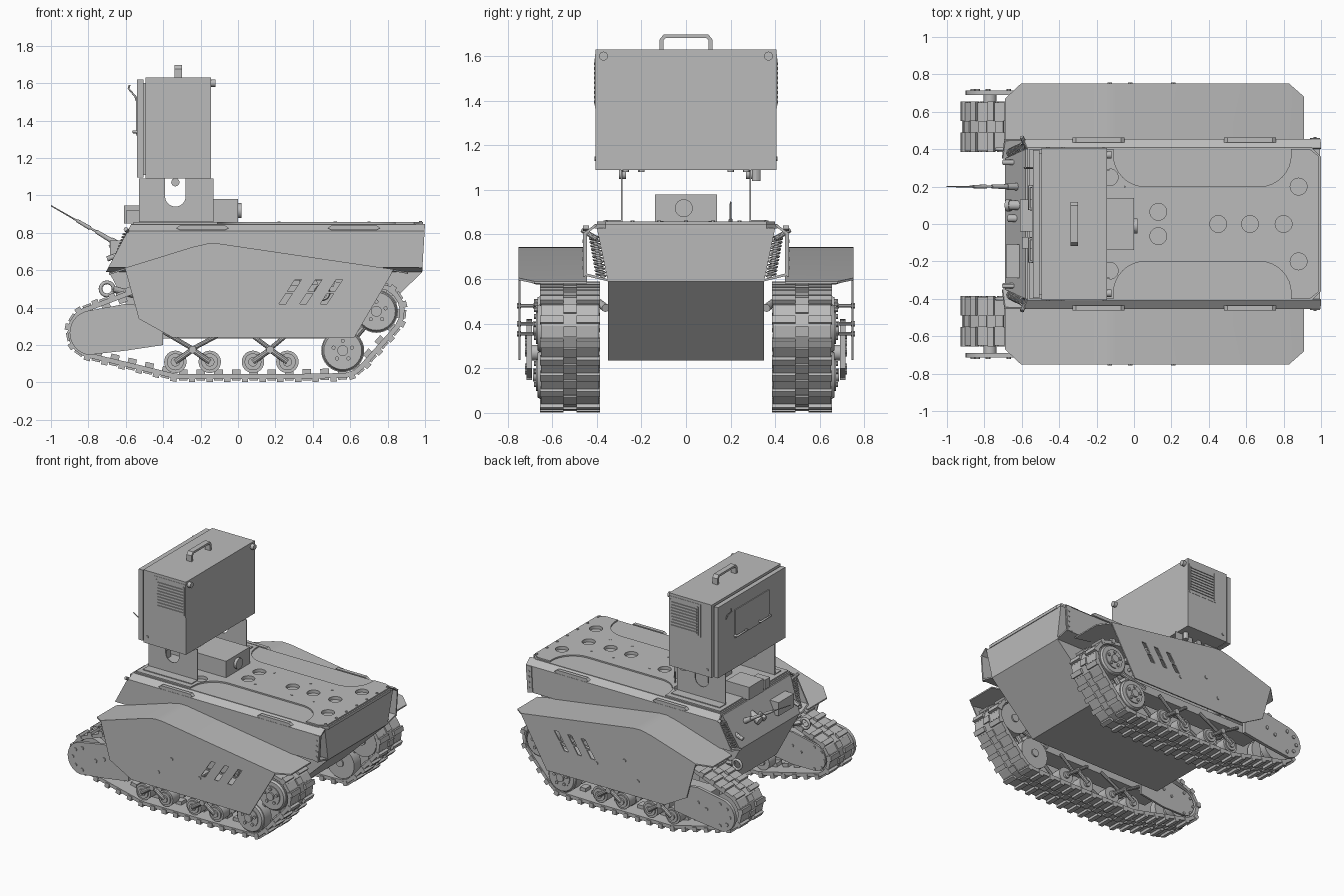
import bpy, bmesh, math
from mathutils import Vector, Matrix

cube = bpy.data.objects.get("Cube")
if cube:
    bpy.data.objects.remove(cube, do_unlink=True)

grey = bpy.data.materials.new("plain grey")
grey.use_nodes = True
grey.diffuse_color = (0.5, 0.5, 0.5, 1)
grey.node_tree.nodes["Principled BSDF"].inputs["Base Color"].default_value = (0.5, 0.5, 0.5, 1)
made = []


def finish(name, bm):
    bmesh.ops.recalc_face_normals(bm, faces=bm.faces[:])
    mesh = bpy.data.meshes.new(name)
    bm.to_mesh(mesh)
    bm.free()
    mesh.materials.append(grey)
    ob = bpy.data.objects.new(name, mesh)
    bpy.context.collection.objects.link(ob)
    made.append(ob)
    return ob


def add_box(bm, lo, hi, frame=Matrix()):
    lo, hi = Vector(lo), Vector(hi)
    size = Matrix.Diagonal((*(hi - lo), 1))
    bmesh.ops.create_cube(bm, size=1, matrix=frame @ Matrix.Translation((lo + hi) / 2) @ size)


def box(name, lo, hi):
    bm = bmesh.new()
    add_box(bm, lo, hi)
    return finish(name, bm)


def prism(name, pts, a, b, axis="y"):
    """Extrude an outline along one axis; its points use the other two, in order."""
    put = {"x": lambda p, d: (d, *p), "y": lambda p, d: (p[0], d, p[1]), "z": lambda p, d: (*p, d)}[axis]
    bm = bmesh.new()
    face = bm.faces.new([bm.verts.new(put(p, a)) for p in pts])
    new = bmesh.ops.extrude_face_region(bm, geom=[face])["geom"]
    move = Vector(put((0, 0), b - a))
    bmesh.ops.translate(bm, vec=move, verts=[g for g in new if isinstance(g, bmesh.types.BMVert)])
    return finish(name, bm)


def rod(name, p, q, r, r2=None, n=24):
    p, q = Vector(p), Vector(q)
    bm = bmesh.new()
    turn = (q - p).to_track_quat('Z', 'Y').to_matrix().to_4x4()
    bmesh.ops.create_cone(bm, cap_ends=True, segments=n, radius1=r, radius2=r if r2 is None else r2,
                          depth=(q - p).length, matrix=Matrix.Translation((p + q) / 2) @ turn)
    return finish(name, bm)


def tube(name, pts, r, closed=False):
    cu = bpy.data.curves.new(name, 'CURVE')
    cu.dimensions = '3D'
    cu.bevel_depth, cu.bevel_resolution = r, 2
    sp = cu.splines.new('POLY')
    sp.points.add(len(pts) - 1)
    for point, co in zip(sp.points, pts):
        point.co = (*co, 1)
    sp.use_cyclic_u = closed
    cu.use_fill_caps = True
    cu.materials.append(grey)
    bpy.context.collection.objects.link(bpy.data.objects.new(name, cu))


def cut(ob, cutters):
    for c in cutters:
        mod = ob.modifiers.new("cut", 'BOOLEAN')
        mod.operation, mod.object, mod.solver = 'DIFFERENCE', c, 'EXACT'
    bpy.context.view_layer.update()
    ev = ob.evaluated_get(bpy.context.evaluated_depsgraph_get())
    mesh = bpy.data.meshes.new_from_object(ev)
    ob.modifiers.clear()
    ob.data = mesh


def discard(cutters):
    for c in cutters:
        made.remove(c)
        bpy.data.objects.remove(c, do_unlink=True)


def arc(cx, cz, r, a, b, n):
    return [(cx + r * math.cos(math.radians(a + (b - a) * i / n)),
             cz + r * math.sin(math.radians(a + (b - a) * i / n))) for i in range(n + 1)]


# Straight lower hull and upper hull widening towards the deck
prism("lower_hull", [(.985, .59), (.62, .235), (-.5, .235), (-.69, .59)], -.35, .35)
upper = prism("upper_hull", [(-.58, .83), (.995, .83), (.985, .59), (-.69, .59)], -.35, .35)
for v in upper.data.vertices:
    if v.co.z > .8:
        v.co.y *= .4 / .35

# Deck with a raised centre plate and round recesses
deck = prism("deck", [(-.57, -.41), (.95, -.41), (1, -.36), (1, .36), (.95, .41), (-.57, .41)], .826, .848, "z")
edge = [(-.56, .4), (-.11, .4)] + arc(.06, .37, .17, 180, 270, 8) + arc(.67, .37, .17, 270, 360, 8) + [
    (.84, .4), (.94, .4), (.99, .36)]
plate = prism("deck_plate", edge + [(x, -y) for x, y in reversed(edge)], .846, .858, "z")
spots = [(.45, 0), (.62, 0), (.8, 0), (.88, .2), (.88, -.2), (.13, .065), (.13, -.065), (-.13, .25), (-.13, -.25)]
holes = [rod("hole_cutter", (x, y, .835), (x, y, .9), .045) for x, y in spots]
cut(deck, holes)
cut(plate, holes)
discard(holes)
for x in (.22, .52, .7):
    for y in (-.11, .11):
        rod("deck_bolt", (x, y, .856), (x, y, .861), .009, n=10)
for y in (-.36, -.24, -.12, 0, .12, .24, .36):
    rod("deck_edge_bolt", (.975, y, .83), (.975, y, .863), .009, n=10)

# Track path: the outline wrapped round the running wheels
circles = [(-.77, .27, .125), (-.32, .12, .085), (.28, .12, .085), (.56, .17, .13), (.74, .38, .135),
           (-.37, .49, .06), (.45, .495, .06)]
pts = sorted(p for c in circles for p in arc(*c, 0, 354, 59))


def chain(seq):
    out = []
    for p in seq:
        while len(out) > 1 and ((out[-1][0] - out[-2][0]) * (p[1] - out[-2][1])
                                <= (out[-1][1] - out[-2][1]) * (p[0] - out[-2][0])):
            out.pop()
        out.append(p)
    return out[:-1]


loop = [Vector(p) for p in chain(pts) + chain(pts[::-1])]
loop.append(loop[0])
total = sum((b - a).length for a, b in zip(loop, loop[1:]))


def along(d):
    d %= total
    for a, b in zip(loop, loop[1:]):
        if d <= (b - a).length:
            return a.lerp(b, d / (b - a).length)
        d -= (b - a).length
    return loop[-1]


links = 42
pitch = total / links
for s in (-1, 1):
    def P(x, y, z):
        return (x, s * y, z)

    # Track band, cleats and guide blocks
    bm = bmesh.new()
    for i in range(links * 2):
        a, b = along(i * pitch / 2), along((i + 1) * pitch / 2)
        mid, t = (a + b) / 2, (b - a).normalized()
        f = Matrix(((t.x, 0, t.y, mid.x), (0, 1, 0, s * .52), (t.y, 0, -t.x, mid.y), (0, 0, 0, 1)))
        h = pitch / 4 + .004
        add_box(bm, (-h, -.13, -.01), (h, .13, .016), f)
        if i % 2:
            add_box(bm, (-.017, -.135, 0), (.017, -.03, .034), f)
            add_box(bm, (-.017, .03, 0), (.017, .135, .034), f)
        else:
            add_box(bm, (-.023, -.03, -.035), (.023, .03, .026), f)
    finish("track", bm)

    # Rear wheels and return rollers: paired discs with hub and bolts
    for x, z, r in [(.74, .38, .115), (.56, .17, .115), (-.37, .48, .045), (.45, .48, .045)]:
        for y in (.40, .57):
            rod("wheel", P(x, y, z), P(x, y + .08, z), r, n=32)
        rod("wheel_rim", P(x, .65, z), P(x, .665, z), r * .95, r * .88, n=32)
        rod("wheel_disc", P(x, .66, z), P(x, .672, z), r * .62)
        rod("wheel_hub", P(x, .39, z), P(x, .685, z), r * .25)
        for px, pz in arc(x, z, r * .45, 18, 306, 4):
            rod("wheel_bolt", P(px, .66, pz), P(px, .682, pz), .011, n=10)

    # Bogies: paired small wheels with rockers and struts
    for c in (-.243, .172):
        for x in (c - .092, c + .092):
            for y in (.415, .555):
                rod("bogie_wheel", P(x, y, .11), P(x, y + .08, .11), .06)
            rod("bogie_hub", P(x, .4, .11), P(x, .655, .11), .025, n=16)
            rod("bogie_ring", P(x, .63, .11), P(x, .645, .11), .045)
            for y in (.40, .65):
                rod("bogie_rocker", P(x, y, .11), P(c, y, .175), .015, n=10)
        rod("bogie_pivot", P(c, .39, .175), P(c, .67, .175), .02, n=16)
        for y in (.44, .62):
            rod("strut", P(c, y, .18), P(c * .3, y, .27), .012, n=10)
            rod("outer_strut", P(c, y, .18), P(c * 1.7, y, .28), .012, n=10)
    box("track_frame", (-.6, min(s * .46, s * .6), .27), (.58, max(s * .46, s * .6), .33))
    for y in (.46, .59):
        rod("rear_brace", P(.56, y, .17), P(.74, y, .38), .02, n=10)
        rod("rear_stay", P(.4, y, .3), P(.74, y, .38), .018, n=10)

    # Front sprocket between an outer and an inner drive arm
    for y in (.43, .56):
        rod("sprocket", P(-.77, y, .27), P(-.77, y + .05, .27), .11, n=32)
    rod("sprocket_axle", P(-.77, .4, .27), P(-.77, .69, .27), .035)
    arm = arc(-.78, .265, .12, 100, 260, 14) + [(-.6, .17), (-.4, .2), (-.4, .4), (-.6, .42)]
    prism("drive_arm", arm, s * .69, s * .715)
    inner_arm = arc(-.77, .27, .1, 100, 260, 14) + [(-.6, .17), (-.4, .2), (-.4, .4), (-.6, .41)]
    prism("inner_drive_arm", inner_arm, s * .395, s * .41)
    for x, z in arc(-.78, .265, .08, 90, 270, 4) + [(-.67, .28), (-.6, .31)]:
        rod("arm_bolt", P(x, .7, z), P(x, .722, z), .013, n=12)
        rod("inner_arm_bolt", P(x, .41, z), P(x, .388, z), .01, n=12)
    tube("tow_ring", [P(x, .4, z) for x, z in arc(-.7, .5, .035, 0, 345, 23)], .01, True)
    rod("tow_post", P(-.67, .4, .5), P(-.56, .36, .47), .018, n=12)

    # Fender: folded top sheet with clipped corners, slotted skirt
    stations = [(-.69, .585, .67), (-.605, .612, .75), (-.24, .725, .75), (-.16, .743, .75), (-.1, .742, .75),
                (.83, .605, .75), (.91, .59, .68)]
    bm = bmesh.new()
    rows = [[bm.verts.new(P(x, y, z - d)) for y, d in ((.445, 0), (w, 0), (w, .01), (.445, .01))]
            for x, z, w in stations]
    for a, b in zip(rows, rows[1:]):
        for k in range(4):
            bm.faces.new((a[k], a[k - 1], b[k - 1], b[k]))
    bm.faces.new(rows[0])
    bm.faces.new(rows[-1])
    finish("fender_top", bm)
    outline = [(x, z) for x, z, w in stations[1:-1]]
    skirt = prism("fender_skirt", outline + [(.82, .58), (.62, .237), (-.35, .24), (-.53, .34)], s * .742, s * .751)
    slots = []
    for x in (.22, .33, .44):
        for lo, hi in ((.42, .475), (.485, .55)):
            x0, x1 = (x + (z - .42) * .65 for z in (lo, hi))
            slots.append(prism("slot_cutter", [(x0, lo), (x0 + .035, lo), (x1 + .035, hi), (x1, hi)],
                               s * .72, s * .78))
    cut(skirt, slots)
    discard(slots)
    for x, z in ((-.02, .48), (-.13, .355), (.21, .4)):
        rod("skirt_bolt", P(x, .74, z), P(x, .757, z), .013, n=12)
        rod("skirt_stay", P(x, .62, z), P(x, .745, z), .008, n=8)

    # Sponson: open folded side sheet with end tabs and rails
    section = [(.405, .848), (.455, .81), (.455, .615), (.35, .59), (.35, .6), (.445, .625), (.445, .803), (.4, .838)]
    bm = bmesh.new()
    ends = [[bm.verts.new(P(-.57 - (.848 - z) * .53 if e == 0 else 1 - (.848 - z) * .06, y, z)) for y, z in section]
            for e in (0, 1)]
    for k in range(len(section)):
        bm.faces.new((ends[0][k - 1], ends[0][k], ends[1][k], ends[1][k - 1]))
    bm.faces.new(ends[0])
    bm.faces.new(ends[1])
    finish("sponson", bm)
    prism("end_tab", [(.94, .62), (.98, .61), (.995, .81), (.95, .81)], s * .452, s * .461)
    for z in (.65, .69, .73, .77):
        rod("tab_bolt", P(.968, .455, z), P(.968, .465, z), .008, n=8)
    for x in (-.33, .48):
        prism("side_rail", [(x, .825), (x + .02, .815), (x + .26, .815), (x + .28, .825), (x + .26, .84),
                            (x + .02, .84)], s * .435, s * .462)
    tube("coil_spring", [P(-.59 - .07 * i / 120 + .02 * math.cos(i * .63), .415 - .035 * i / 120
                           + .02 * math.sin(i * .63), .8 - .19 * i / 120) for i in range(121)], .005)
    rod("corner_post", P(-.57, .4, .78), P(-.6, .465, .82), .012, n=10)

    # Pedestal side plate with a round-bottomed notch, and its foot
    notch = arc(-.335, .995, .055, 180, 360, 14)
    prism("pedestal_plate", [(-.53, 1.09), (-.53, .858), (-.13, .858), (-.13, 1.09), (-.28, 1.09)] + notch[::-1]
          + [(-.39, 1.09)], s * .285, s * .292)
    box("pedestal_foot", (-.53, min(s * .29, s * .36), .856), (-.13, max(s * .29, s * .36), .864))
    rod("notch_pin", P(-.335, .27, 1.07), P(-.335, .3, 1.07), .022, n=16)

    # Louvred side grille of the head
    def side_plate(bm, x0, x1, z0, z1, depth):
        y0, y1 = sorted((s * .404, s * depth))
        add_box(bm, (x0, y0, z0), (x1, y1, z1))

    bm = bmesh.new()
    side_plate(bm, -.405, -.145, 1.365, 1.61, .407)
    for i in range(9):
        side_plate(bm, -.375, -.165, 1.388 + i * .0215, 1.4 + i * .0215, .413)
    for x in (-.387, -.163):
        side_plate(bm, x, x + .008, 1.378, 1.59, .411)
    finish("side_grille", bm)
    rod("head_knob", P(-.15, .37, 1.6), P(-.12, .37, 1.6), .02, n=16)
    rod("head_stud", P(-.46, .4, 1.14), P(-.46, .411, 1.14), .01, n=10)

# Head: main case, front door, door details, carry handle
box("head_case", (-.495, -.405, 1.09), (-.145, .405, 1.63))
box("head_door", (-.54, -.395, 1.095), (-.505, .395, 1.62))
box("door_seal", (-.51, -.38, 1.11), (-.49, .38, 1.6))
box("door_panel", (-.546, -.2, 1.32), (-.538, .2, 1.53))
for y in (-.14, .14):
    tube("door_handle", [(-.54, y - .06, 1.34), (-.56, y - .06, 1.34), (-.56, y + .06, 1.34), (-.54, y + .06, 1.34)],
         .008)
tube("door_hook", [(-.54, .3, 1.5), (-.55, .3, 1.53), (-.585, .3, 1.57), (-.58, .3, 1.59)], .005)
half = [(.118, 1.625), (.118, 1.675), (.1, 1.697)]
inner = [(.09, 1.682), (.1, 1.672), (.1, 1.625)]
bow = half + [(-y, z) for y, z in reversed(half)] + [(-y, z) for y, z in reversed(inner)] + inner
prism("carry_handle", bow, -.34, -.3, "x")
for y in (-.27, -.2, .2, .27):
    rod("cable_plug", (-.25, y, 1.095), (-.25, y, 1.08), .015, n=12)
rod("cable_gland", (-.2, .315, 1.095), (-.2, .315, 1.04), .02, n=12)

# Deck boxes and lens
box("control_box", (-.28, -.14, .856), (.0, .14, .98))
rod("lens", (0, -.01, .918), (.02, -.01, .918), .04)
box("front_box", (-.61, -.04, .85), (-.42, .13, .945))
box("side_box", (-.6, -.13, .85), (-.5, -.07, .92))
rod("deck_pin", (-.05, .2, .856), (-.05, .2, .94), .005, n=8)

# Nose fittings and whip
box("nose_box", (-.685, -.29, .66), (-.61, -.11, .76))
rod("lamp", (-.6, .1, .74), (-.665, .1, .71), .026)
rod("lamp_ring", (-.66, .1, .712), (-.68, .1, .704), .032)
rod("small_lamp", (-.6, .03, .72), (-.67, .03, .69), .02)
for y in (-.33, .33):
    rod("nose_peg", (-.62, y, .69), (-.7, y, .66), .014, n=12)
whip = [((-.58, .7), (-.68, .76), .022), ((-.68, .76), (-.76, .808), .013), ((-.76, .808), (-.88, .876), .006),
        ((-.79, .824), (-.86, .865), .011), ((-.88, .876), (-1, .945), .004)]
for (x0, z0), (x1, z1), r in whip:
    rod("whip", (x0, .2, z0), (x1, .2, z1), r, r * .8, n=12)

# Smooth round parts while keeping sharp edges
bpy.ops.object.select_all(action='DESELECT')
for ob in made:
    ob.select_set(True)
bpy.context.view_layer.objects.active = made[0]
bpy.ops.object.shade_smooth_by_angle()
